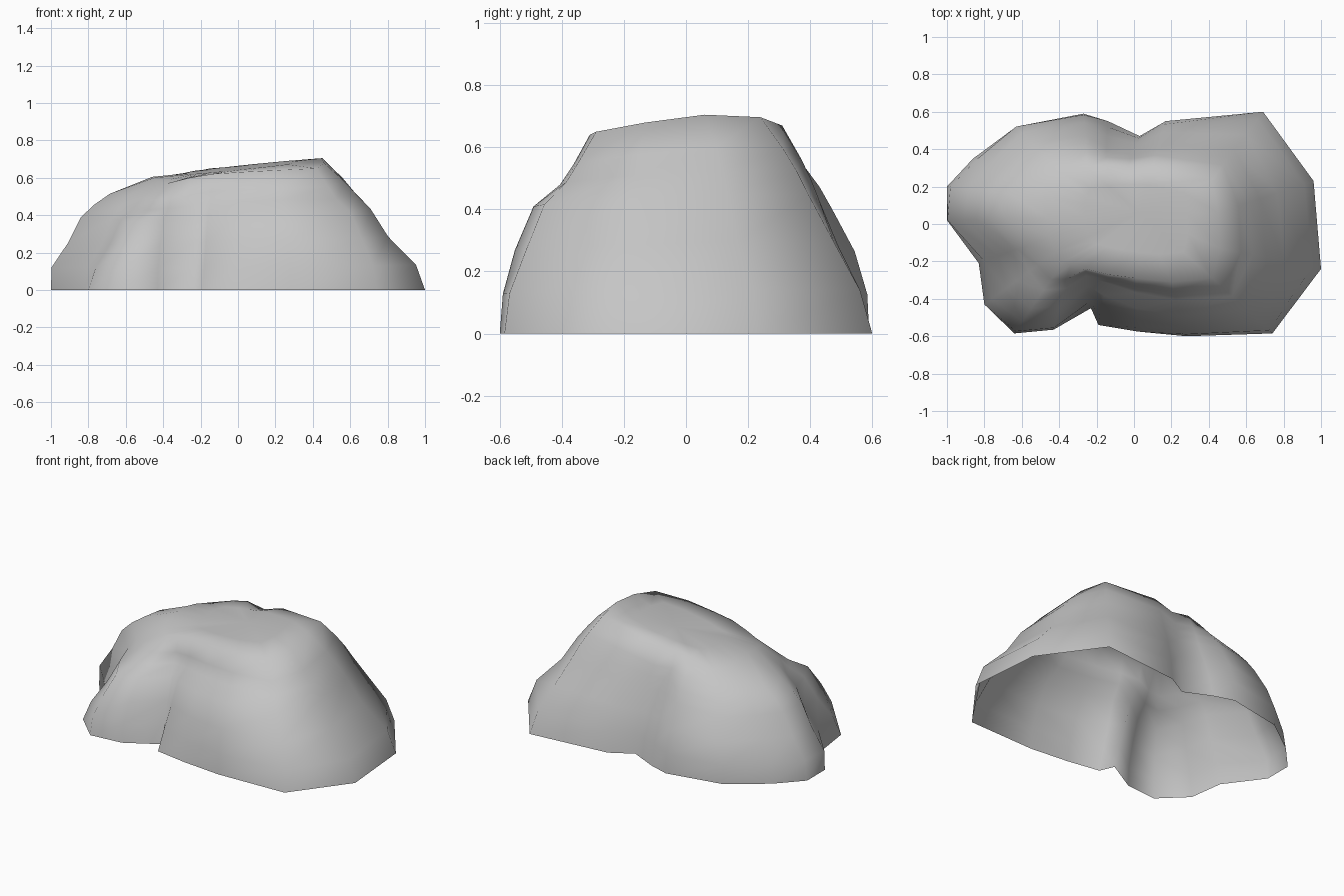
import bpy, bmesh, math
from mathutils import Vector

cube = bpy.data.objects.get("Cube")
if cube:
    bpy.data.objects.remove(cube, do_unlink=True)

# Stone material
stone = bpy.data.materials.new("stone grey")
stone.use_nodes = True
grey = (0.56, 0.56, 0.56, 1)
stone.diffuse_color = grey
shader = next(n for n in stone.node_tree.nodes if n.type == "BSDF_PRINCIPLED")
shader.inputs["Base Color"].default_value = grey
shader.inputs["Roughness"].default_value = 0.9

# Ground outline, anticlockwise from the left side
outline = [(1, -.24), (.96, .23), (.69, .6), (.17, .55), (.03, .47),
           (-.14, .55), (-.27, .59), (-.63, .52), (-.86, .35), (-1, .2),
           (-1, .02), (-.83, -.21), (-.8, -.43), (-.64, -.585), (-.43, -.565),
           (-.23, -.45), (-.19, -.54), (.02, -.575), (.28, -.6), (.74, -.585)]

# Rim of the upper plateau, matching the outline point for point
rim = [(.46, -.13, .68), (.45, .06, .705), (.42, .24, .697), (.1, .31, .67), (-.03, .31, .63),
       (-.15, .31, .65), (-.25, .3, .63), (-.4, .28, .585), (-.45, .21, .59), (-.46, .14, .6),
       (-.46, .03, .605), (-.45, -.07, .6), (-.42, -.15, .58), (-.38, -.2, .57), (-.34, -.22, .58),
       (-.26, -.24, .6), (-.14, -.27, .62), (.01, -.29, .63), (.2, -.31, .64), (.42, -.29, .65)]

# Slope of each side: inward share reached at each height share
heights = (0, .2, .42, .64, .75, .85, 1)
slopes = {"left": (0, .1, .4, .57, .68, .79, 1),
          "right": (0, .03, .21, .33, .45, .6, 1),
          "front": (0, .03, .15, .36, .67, .82, 1),
          "back": (0, .07, .24, .5, .62, .76, 1)}

# Gullies (positive) and swellings (negative) around the outline
relief = {2: .05, 5: .1, 6: -.08, 7: -.1, 10: -.04,
          11: .08, 12: .12, 15: .24, 16: .25, 17: .08}


def inward(x, y, level):
    """Blend the side slopes by direction."""
    wx, wy = x * x, (y / .6) ** 2
    side = slopes["left" if x > 0 else "right"][level]
    face = slopes["back" if y > 0 else "front"][level]
    return (side * wx + face * wy) / (wx + wy)


def crest_height(x):
    return .655 + .11 * x


bm = bmesh.new()
rings = []
for level, h in enumerate(heights):
    ring = []
    for i, ((x, y), top) in enumerate(zip(outline, rim)):
        t = inward(x, y, level) + relief.get(i, 0) * math.sin(math.pi * h)
        p = Vector((x, y, 0)).lerp(Vector(top), t)
        p.z = top[2] * h
        ring.append(bm.verts.new(p))
    rings.append(ring)

# Gently sloping crown inside the rim
centre = Vector((.03, .06, 0))
crown = []
for top in rim:
    p = centre.lerp(Vector(top), .6)
    p.z = crest_height(p.x) + .06 * (p.y - centre.y)
    crown.append(bm.verts.new(p))
rings.append(crown)

count = len(outline)
for low, high in zip(rings, rings[1:]):
    for i in range(count):
        j = (i + 1) % count
        bm.faces.new((low[i], low[j], high[j], high[i]))
peak = bm.verts.new((centre.x, centre.y, crest_height(centre.x)))
for i in range(count):
    bm.faces.new((crown[i], crown[(i + 1) % count], peak))

# Hollow, open-bottomed boulder with smooth shading
mesh = bpy.data.meshes.new("boulder")
bm.to_mesh(mesh)
bm.free()
mesh.materials.append(stone)
boulder = bpy.data.objects.new("boulder", mesh)
bpy.context.collection.objects.link(boulder)
for face in mesh.polygons:
    face.use_smooth = True
